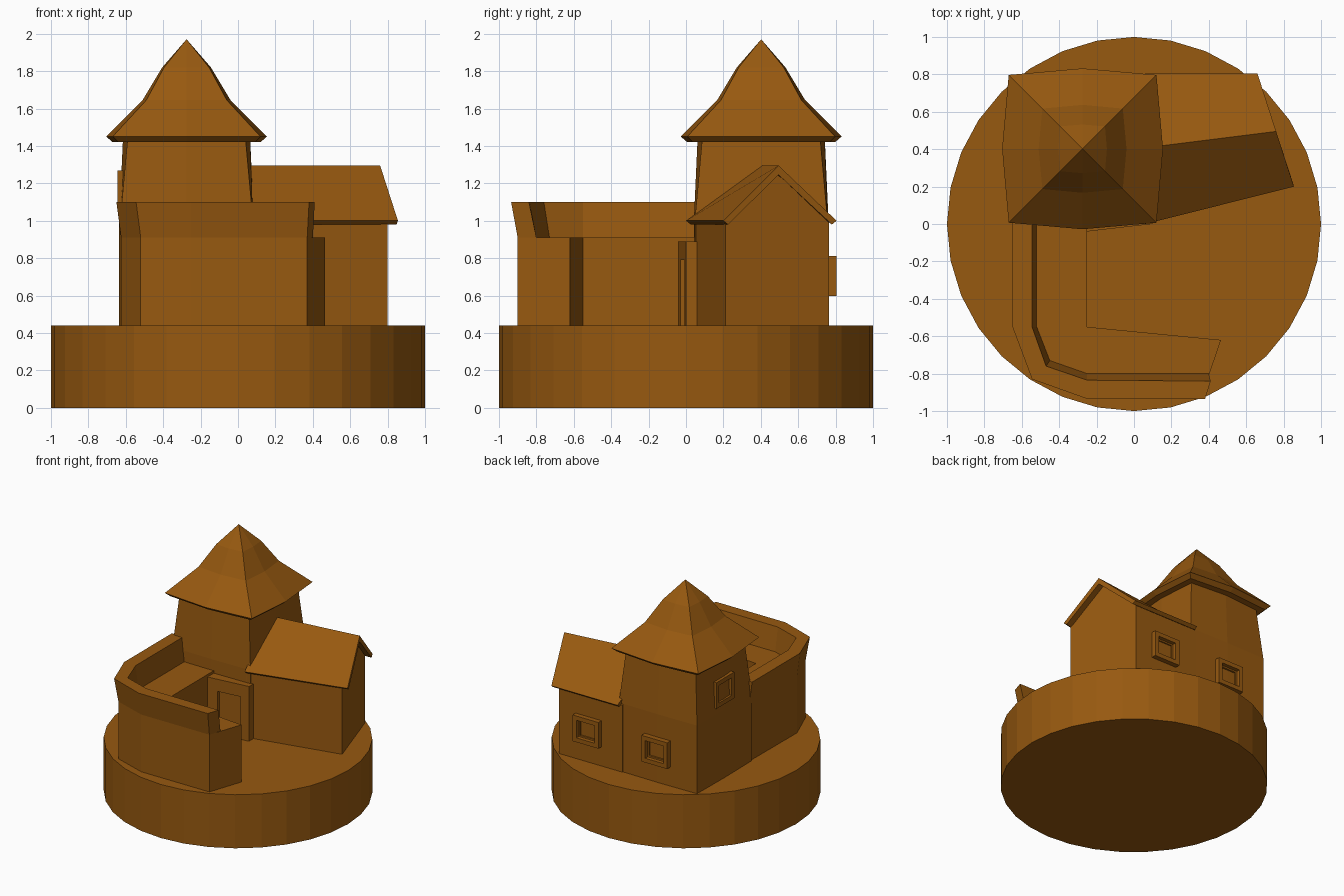
import bpy, bmesh, math
from mathutils import Vector, Matrix

if "Cube" in bpy.data.objects:
    bpy.data.objects.remove(bpy.data.objects["Cube"])

clay = bpy.data.materials.new("brown clay")
clay.diffuse_color = (0.31, 0.10, 0.005, 1)
clay.use_nodes = True
clay.node_tree.nodes["Principled BSDF"].inputs["Base Color"].default_value = clay.diffuse_color


def finish(name, bm):
    bmesh.ops.remove_doubles(bm, verts=bm.verts, dist=1e-4)
    bmesh.ops.recalc_face_normals(bm, faces=bm.faces)
    mesh = bpy.data.meshes.new(name)
    bm.to_mesh(mesh)
    bm.free()
    mesh.materials.append(clay)
    ob = bpy.data.objects.new(name, mesh)
    bpy.context.collection.objects.link(ob)
    return ob


def loft(name, rings):
    """Skin equal-sized closed sections and cap both ends."""
    bm = bmesh.new()
    vs = [[bm.verts.new(p) for p in r] for r in rings]
    n = len(vs[0])
    for a, b in zip(vs, vs[1:]):
        for i in range(n):
            j = (i + 1) % n
            bm.faces.new((a[i], a[j], b[j], b[i]))
    bm.faces.new(vs[0])
    bm.faces.new(vs[-1])
    return finish(name, bm)


def prism(name, outline, z0, z1):
    return loft(name, [[(x, y, z) for x, y in outline] for z in (z0, z1)])


G = 0.44       # ground level
FLOOR = 0.91   # terrace level

# Round base
prism("round_base", [(math.cos(i * math.pi / 16), math.sin(i * math.pi / 16))
                     for i in range(32)], 0, G)


# Tower: square below, bowed sides above
def bowed(corner, mid, z):
    cx, cy = -0.275, 0.402
    pts = [(corner, corner), (0, mid), (-corner, corner), (-mid, 0),
           (-corner, -corner), (0, -mid), (corner, -corner), (mid, 0)]
    return [(cx + x, cy + y, z) for x, y in pts]


loft("tower_walls", [bowed(0.355, 0.36, G), bowed(0.355, 0.36, 1.0),
                     bowed(0.315, 0.34, 1.44)])
loft("tower_roof", [bowed(0.365, 0.395, 1.42), bowed(0.395, 0.43, 1.45),
                    bowed(0.215, 0.235, 1.645), bowed(0.12, 0.13, 1.82),
                    bowed(0.0, 0.0, 1.97)])

# House with a skewed gable end
loft("house_walls", [
    [(0.04, 0.045, G), (0.04, 0.045, 0.99), (0.04, 0.4, 1.25),
     (0.04, 0.765, 0.99), (0.04, 0.765, G)],
    [(0.80, 0.21, G), (0.80, 0.21, 0.99), (0.71, 0.49, 1.25),
     (0.62, 0.765, 0.99), (0.62, 0.765, G)]])
loft("house_roof", [
    [(0.06, 0.0, 1.0), (0.0, 0.4, 1.295), (0.06, 0.805, 1.0),
     (0.06, 0.78, 0.98), (0.0, 0.4, 1.245), (0.06, 0.025, 0.98)],
    [(0.855, 0.20, 1.0), (0.76, 0.495, 1.295), (0.66, 0.805, 1.0),
     (0.667, 0.78, 0.98), (0.76, 0.495, 1.245), (0.848, 0.225, 0.98)]])

# Raised terrace wing around the courtyard
prism("terrace", [(-0.62, 0.08), (-0.625, -0.55), (-0.52, -0.81), (-0.25, -0.9),
                  (0.37, -0.9), (0.465, -0.62), (-0.25, -0.55), (-0.25, 0.08)],
      G, FLOOR)

# Flared parapet: outer foot, outer top, inner top, inner foot
path = [((-0.625, 0.07), (-0.65, 0.07), (-0.545, 0.07), (-0.52, 0.07)),
        ((-0.625, -0.55), (-0.65, -0.55), (-0.545, -0.55), (-0.52, -0.55)),
        ((-0.52, -0.81), (-0.545, -0.83), (-0.47, -0.76), (-0.45, -0.73)),
        ((-0.25, -0.90), (-0.25, -0.935), (-0.25, -0.835), (-0.25, -0.80)),
        ((0.37, -0.90), (0.38, -0.935), (0.41, -0.84), (0.40, -0.80))]
loft("parapet", [[(x, y, z) for (x, y), z in zip(sec, (FLOOR, 1.1, 1.1, FLOOR))]
                 for sec in path])

# Doorway: arch-less frame and set-back door leaf, slightly turned
def front_y(x):
    return -0.04 + (x + 0.25) * 0.115


frame = [(-0.25, G), (-0.25, 0.89), (0.10, 0.89), (0.10, G),
         (0.03, G), (0.03, 0.79), (-0.165, 0.79), (-0.165, G)]
loft("door_frame", [[(x, front_y(x), z) for x, z in frame],
                    [(x, 0.06, z) for x, z in frame]])
leaf = [(-0.18, G), (-0.18, 0.80), (0.05, 0.80), (0.05, G)]
loft("door_leaf", [[(x, front_y(x) + 0.025, z) for x, z in leaf],
                   [(x, 0.06, z) for x, z in leaf]])


# Windows: stepped box frames
def window(name, centre, angle):
    """Box facing +y before rotation, with a two-step recess."""
    bm = bmesh.new()
    bmesh.ops.create_cube(bm, size=1)
    bmesh.ops.scale(bm, vec=(0.235, 0.08, 0.215), verts=bm.verts)
    bm.faces.ensure_lookup_table()
    face = max(bm.faces, key=lambda f: f.calc_center_median().y)
    for rim, depth in ((0.05, 0.03), (0.018, 0.015)):
        bmesh.ops.inset_region(bm, faces=[face], thickness=rim)
        edge = bmesh.ops.inset_region(bm, faces=[face], thickness=0.001)
        bmesh.ops.translate(bm, vec=(0, -depth, 0), verts=face.verts)
    bmesh.ops.transform(bm, matrix=Matrix.Translation(Vector(centre)) @
                        Matrix.Rotation(angle, 4, 'Z'), verts=bm.verts)
    finish(name, bm)


window("back_window_house", (0.35, 0.765, 0.705), 0)
window("back_window_tower", (-0.275, 0.765, 0.705), 0)
window("side_window_tower", (-0.605, 0.41, 1.16), math.pi / 2)
